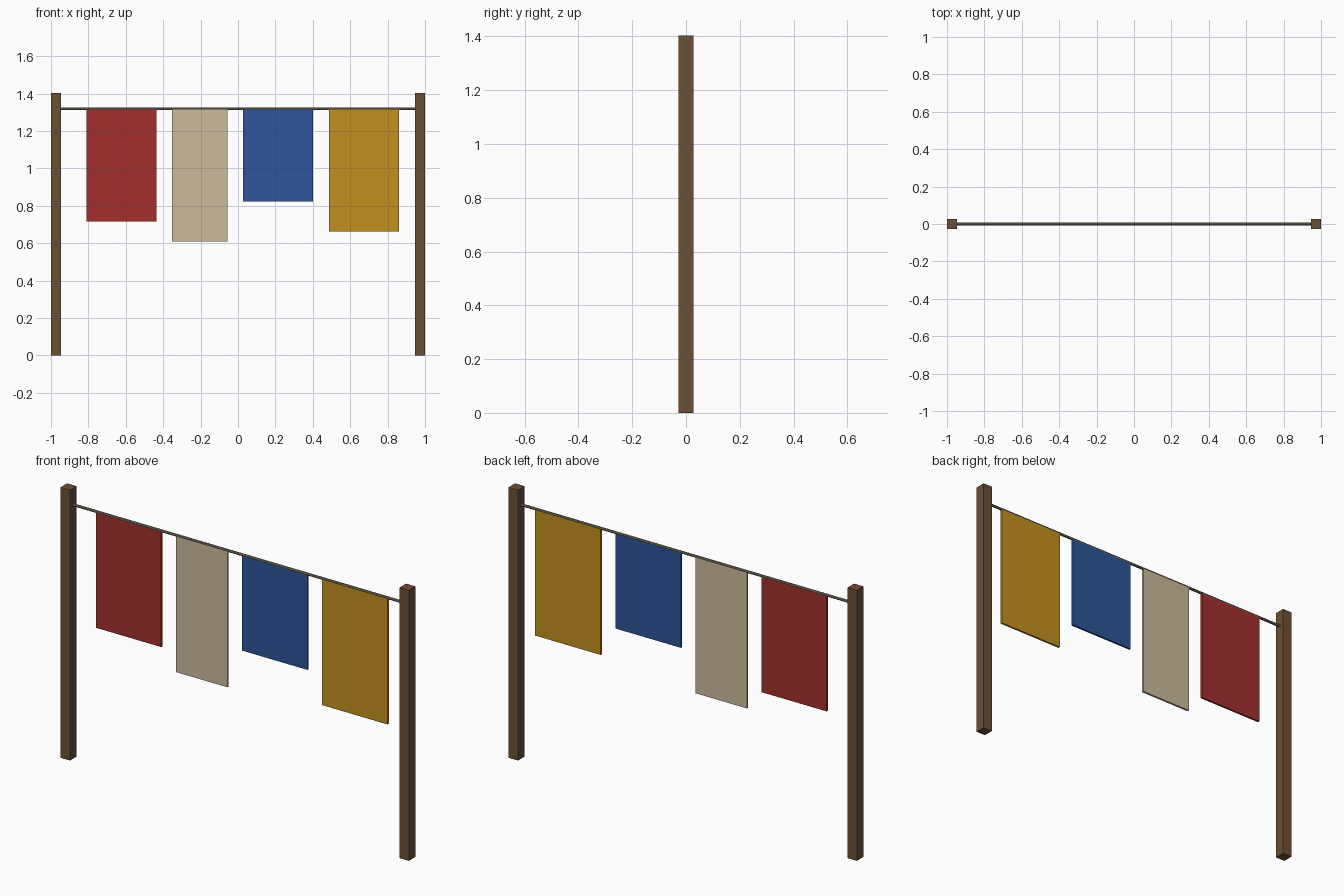
import bpy, math

if "Cube" in bpy.data.objects:
    bpy.data.objects.remove(bpy.data.objects["Cube"])


def material(name, rgb):
    m = bpy.data.materials.new(name)
    m.diffuse_color = (*rgb, 1)
    m.use_nodes = True
    m.node_tree.nodes["Principled BSDF"].inputs["Base Color"].default_value = m.diffuse_color
    return m


def box(name, x0, x1, depth, z0, z1, mat):
    bpy.ops.mesh.primitive_cube_add(size=1, location=((x0 + x1) / 2, 0, (z0 + z1) / 2))
    o = bpy.context.object
    o.name = name
    o.scale = (x1 - x0, depth, z1 - z0)
    bpy.ops.object.transform_apply(location=False, rotation=False, scale=True)
    o.data.materials.append(mat)
    return o


LINE_Z = 1.318
POST = 0.054

# Two wooden posts
wood = material("wood", (0.15, 0.08, 0.035))
for side, x in (("left", -1), ("right", 1 - POST)):
    box(side + "_post", x, x + POST, POST, 0, 1.404, wood)

# Line strung between the posts
bpy.ops.mesh.primitive_cylinder_add(vertices=8, radius=0.007, depth=2 - POST,
                                    location=(0, 0, LINE_Z),
                                    rotation=(0, math.pi / 2, 0))
line = bpy.context.object
line.name = "line"
line.data.materials.append(material("rope", (0.25, 0.21, 0.15)))
bpy.ops.object.shade_smooth_by_angle()

# Hanging cloths: name, left, right, bottom, colour
for name, x0, x1, z0, rgb in (
    ("red_cloth", -0.811, -0.437, 0.717, (0.36, 0.03, 0.025)),
    ("cream_cloth", -0.353, -0.057, 0.610, (0.60, 0.50, 0.33)),
    ("blue_cloth", 0.026, 0.402, 0.823, (0.025, 0.09, 0.32)),
    ("yellow_cloth", 0.486, 0.862, 0.663, (0.55, 0.28, 0.015)),
):
    box(name, x0, x1, 0.011, z0, LINE_Z - 0.003, material(name, rgb))
